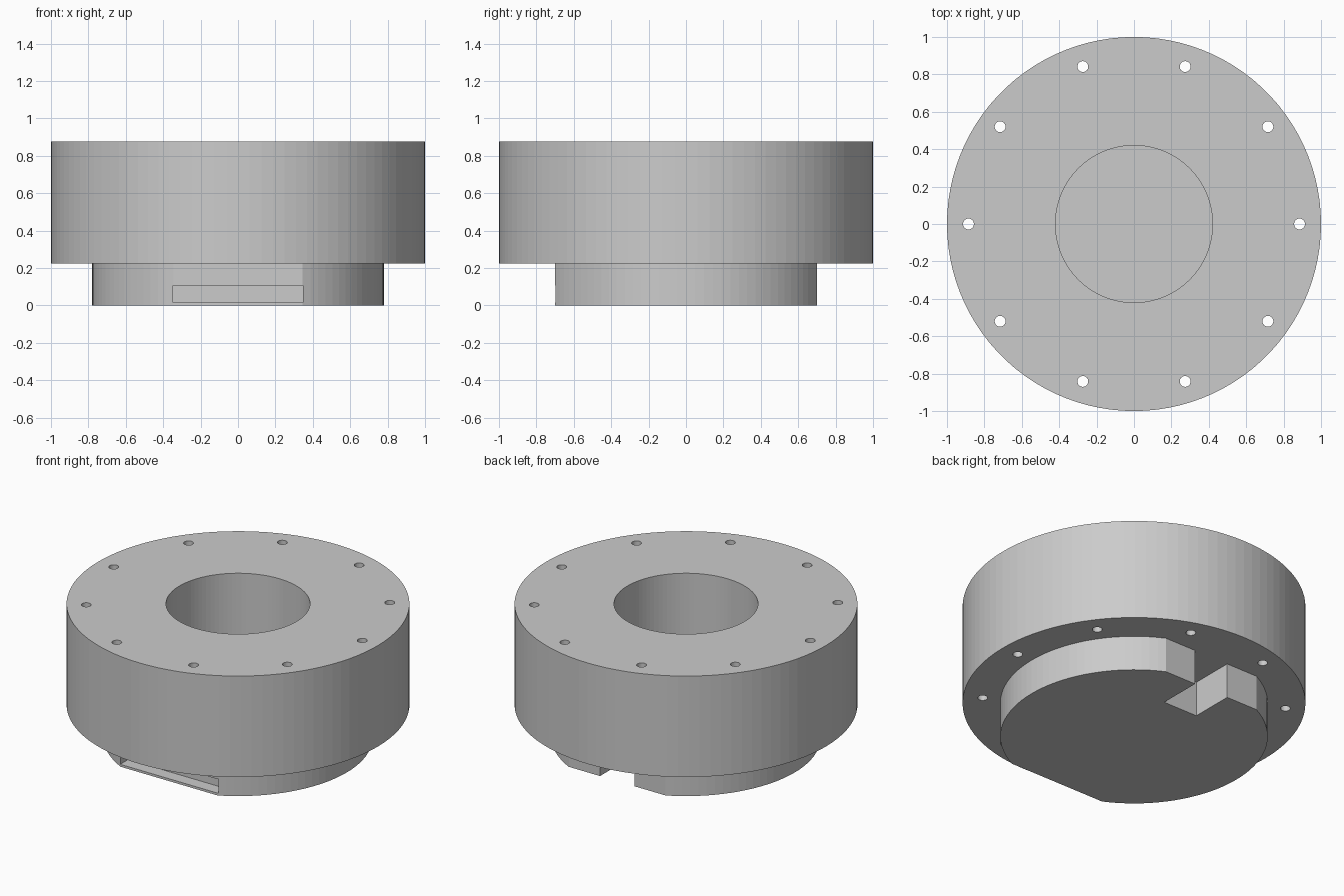
import bpy, bmesh
from math import sin, cos, asin, pi

cube = bpy.data.objects.get("Cube")
if cube:
    bpy.data.objects.remove(cube)

SEAM, TOP = 0.225, 0.875      # underside and top of the ring body
BORE, PLUG, FLAT = 0.42, 0.78, 0.70

grey = bpy.data.materials.new("plain grey")
grey.use_nodes = True
color = (0.6, 0.6, 0.6, 1)
grey.diffuse_color = color
grey.node_tree.nodes["Principled BSDF"].inputs["Base Color"].default_value = color


def arc(radius, start, end, steps):
    return [(radius * cos(start + (end - start) * i / steps),
             radius * sin(start + (end - start) * i / steps)) for i in range(steps + 1)]


def prism(name, outline, z0, z1):
    """Extrude a closed outline from z0 up to z1."""
    bm = bmesh.new()
    base = bm.faces.new([bm.verts.new((x, y, z0)) for x, y in outline])
    top = bmesh.ops.extrude_face_region(bm, geom=[base])["geom"]
    verts = [v for v in top if isinstance(v, bmesh.types.BMVert)]
    bmesh.ops.translate(bm, verts=verts, vec=(0, 0, z1 - z0))
    bmesh.ops.recalc_face_normals(bm, faces=bm.faces)
    mesh = bpy.data.meshes.new(name)
    bm.to_mesh(mesh)
    bm.free()
    mesh.materials.append(grey)
    obj = bpy.data.objects.new(name, mesh)
    bpy.context.collection.objects.link(obj)
    return obj


def circle(radius, steps, cx=0, cy=0):
    return [(cx + x, cy + y) for x, y in arc(radius, 0, 2 * pi, steps)[:-1]]


def cut(target, cutters):
    """Subtract each cutter, bake the result and discard the cutters."""
    for c in cutters:
        c.hide_render = True
        mod = target.modifiers.new("cut", 'BOOLEAN')
        mod.operation, mod.solver, mod.object = 'DIFFERENCE', 'EXACT', c
    deps = bpy.context.evaluated_depsgraph_get()
    mesh = bpy.data.meshes.new_from_object(target.evaluated_get(deps))
    target.modifiers.clear()
    target.data = mesh
    for c in cutters:
        bpy.data.objects.remove(c)


# Ring body with central bore and ten bolt holes
ring = prism("ring_body", circle(1, 100), SEAM, TOP)
cutters = [prism("bore_cutter", circle(BORE, 100), 0, 1)]
for i in range(10):
    a = i * pi / 5
    cutters.append(prism("bolt_cutter", circle(0.029, 24, 0.885 * cos(a), 0.885 * sin(a)), 0, 1))
cut(ring, cutters)

# Base plug: round sides, flat front and back, cable notch in the back
corner, notch = asin(FLAT / PLUG), 0.122
outline = arc(PLUG, -corner, corner, 36)
outline += [(notch, FLAT), (notch, BORE), (-notch, BORE), (-notch, FLAT)]
outline += arc(PLUG, pi - corner, pi + corner, 36)
plug = prism("base_plug", outline, 0, SEAM)

# Shallow slot in the flat front
slot = [(-0.35, -0.8), (0.35, -0.8), (0.35, -FLAT + 0.08), (-0.35, -FLAT + 0.08)]
slot_cutter = prism("slot_cutter", [(x * 0.995, y) for x, y in slot], 0.015, 0.105)
cut(plug, [slot_cutter])
